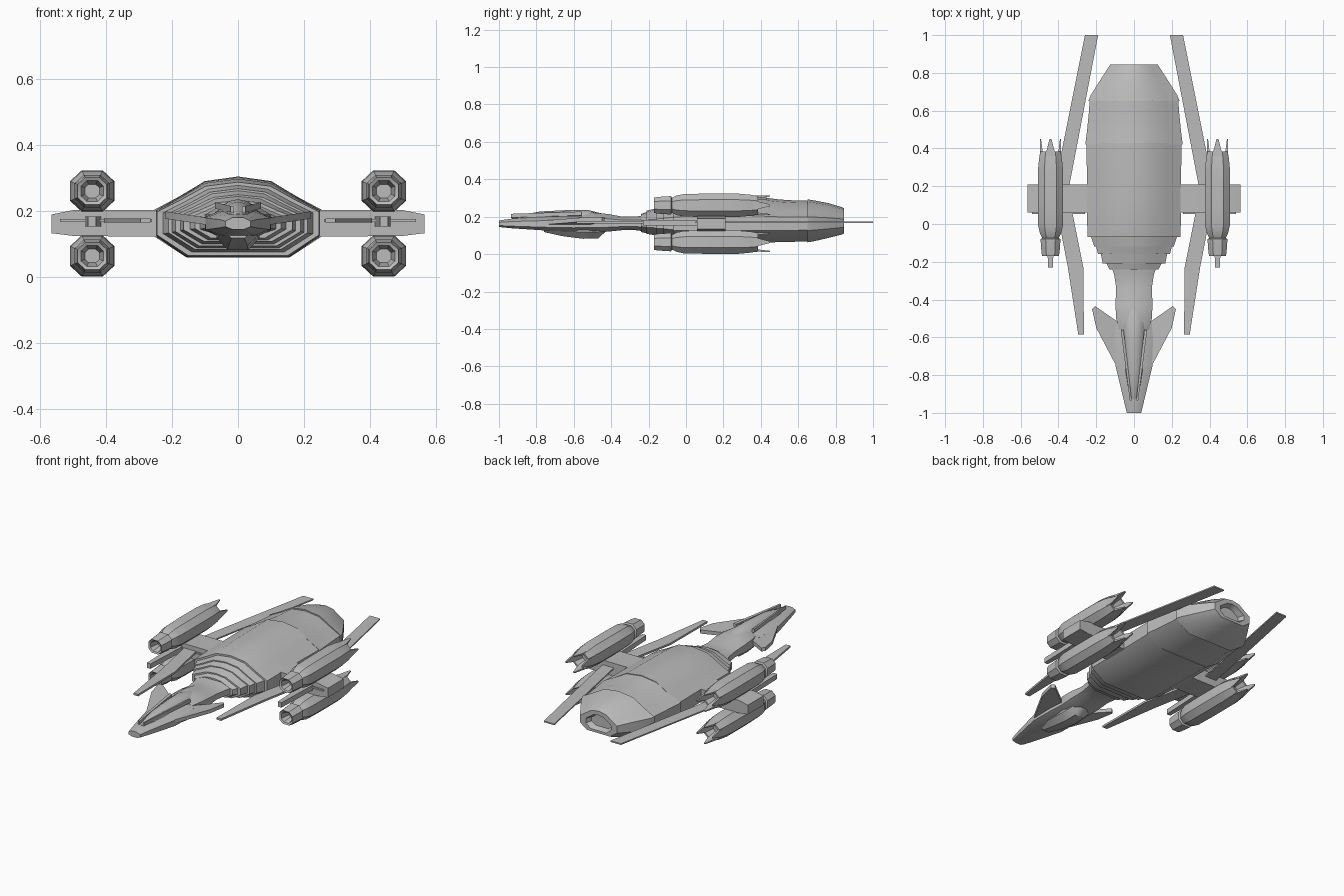
import bpy, bmesh, math

if "Cube" in bpy.data.objects:
    bpy.data.objects.remove(bpy.data.objects["Cube"])

grey = bpy.data.materials.new("hull_grey")
grey.diffuse_color = (0.5, 0.5, 0.5, 1)
grey.use_nodes = True
grey.node_tree.nodes["Principled BSDF"].inputs["Base Color"].default_value = grey.diffuse_color


def finish(name, bm, angle=35):
    """Turn a bmesh into a named, shaded object."""
    bmesh.ops.remove_doubles(bm, verts=bm.verts, dist=1e-5)
    bmesh.ops.recalc_face_normals(bm, faces=bm.faces)
    me = bpy.data.meshes.new(name)
    bm.to_mesh(me)
    bm.free()
    me.materials.append(grey)
    ob = bpy.data.objects.new(name, me)
    bpy.context.collection.objects.link(ob)
    bpy.ops.object.select_all(action='DESELECT')
    ob.select_set(True)
    bpy.context.view_layer.objects.active = ob
    bpy.ops.object.shade_smooth_by_angle(angle=math.radians(angle))
    return ob


def loft(name, profile, sections, x=0, zmid=0.165, angle=35):
    """Skin a unit profile through sections (y, half width, z top, z bottom)."""
    bm = bmesh.new()
    rings = []
    for y, w, zt, zb in sections:
        rings.append([bm.verts.new((x + px * w, y, zmid + (pz * (zt - zmid) if pz > 0 else pz * (zmid - zb))))
                      for px, pz in profile])
    n = len(profile)
    for a, b in zip(rings, rings[1:]):
        for i in range(n):
            j = (i + 1) % n
            bm.faces.new((a[i], a[j], b[j], b[i]))
    bm.faces.new(rings[0])
    bm.faces.new(rings[-1])
    return finish(name, bm, angle)


def plate(name, outline, sx, z_of, t):
    """Thin plate from an (x, y) outline; z_of gives height from x."""
    bm = bmesh.new()
    top = [bm.verts.new((sx * x, y, z_of(x) + t / 2)) for x, y in outline]
    bot = [bm.verts.new((sx * x, y, z_of(x) - t / 2)) for x, y in outline]
    bm.faces.new(top)
    bm.faces.new(bot[::-1])
    for i in range(len(top)):
        j = (i + 1) % len(top)
        bm.faces.new((top[i], top[j], bot[j], bot[i]))
    return finish(name, bm)


def mirrored(half):
    return half + [(-x, z) for x, z in reversed(half) if x > 0]


HULL = mirrored([(0, 1), (0.4, 0.9), (0.72, 0.55), (1, 0.27), (1, -0.38), (0.62, -1)])
OCT = [(1, .48), (.48, 1), (-.48, 1), (-1, .48), (-1, -.48), (-.48, -1), (.48, -1), (1, -.48)]
ROUND = [(math.cos(i * math.pi / 8), math.sin(i * math.pi / 8)) for i in range(16)]

# Main hull with stepped front collar
loft("hull_collar", HULL, [
    (-.24, .13, .215, .118), (-.21, .145, .225, .112), (-.21, .165, .232, .108),
    (-.16, .175, .245, .1), (-.16, .19, .25, .095), (-.12, .2, .262, .088),
    (-.12, .21, .268, .084), (-.06, .23, .28, .075)])
loft("hull_middle", HULL, [
    (-.07, .245, .288, .066), (0, .248, .298, .062), (.15, .248, .303, .06),
    (.3, .25, .305, .06), (.43, .252, .305, .06)])
loft("hull_rear", HULL, [
    (.42, .258, .302, .062), (.5, .248, .292, .064), (.58, .24, .287, .066), (.66, .234, .285, .068)])
# Tail cone with recessed nozzle
loft("tail_cone", HULL, [
    (.65, .242, .293, .063), (.68, .23, .288, .068), (.76, .18, .273, .086), (.83, .135, .252, .104),
    (.845, .125, .245, .11), (.845, .085, .22, .125), (.81, .07, .21, .135)])

# Neck and head
loft("neck", OCT, [
    (-.21, .125, .21, .12), (-.27, .105, .2, .128), (-.34, .094, .2, .128),
    (-.42, .098, .215, .12), (-.5, .095, .222, .115), (-.56, .08, .215, .12)])
loft("head_base", OCT, [
    (-1, .038, .18, .145), (-.93, .055, .19, .138), (-.75, .098, .2, .126),
    (-.6, .1, .205, .12), (-.48, .09, .2, .125)], zmid=.16)
loft("head_canopy", ROUND, [
    (-.93, .02, .192, .16), (-.86, .04, .213, .16), (-.78, .052, .228, .16),
    (-.62, .064, .236, .16), (-.52, .07, .235, .16), (-.44, .07, .215, .16)], zmid=.17)
loft("head_belly", OCT, [
    (-.76, .04, .16, .118), (-.66, .06, .16, .096), (-.55, .065, .16, .082),
    (-.47, .062, .16, .084), (-.43, .045, .16, .12)], zmid=.15)

for sx, side in ((1, "right"), (-1, "left")):
    # Head details
    plate(side + "_head_fin", [(.07, -.8), (.1, -.74), (.2, -.55), (.222, -.45), (.205, -.435), (.09, -.515)],
          sx, lambda x: .155 + .15 * x, .022)
    plate(side + "_canopy_rail", [(.012, -.935), (.022, -.935), (.07, -.56), (.055, -.56)],
          sx, lambda x: .2 + .25 * x, .02)

    # Pylon across the hull side
    bm = bmesh.new()
    rings = [[bm.verts.new((sx * x, y, z)) for y, z in ((.06, a), (.06, b), (.21, b), (.21, a))]
             for x, a, b in ((.22, .122, .203), (.5, .125, .203), (.565, .133, .19))]
    for a, b in zip(rings, rings[1:]):
        for i in range(4):
            j = (i + 1) % 4
            bm.faces.new((a[i], a[j], b[j], b[i]))
    bm.faces.new(rings[0])
    bm.faces.new(rings[-1])
    finish(side + "_pylon", bm)
    plate(side + "_pylon_trim", [(.26, .052), (.54, .052), (.54, .07), (.26, .07)], sx, lambda x: .171, .009)
    plate(side + "_pylon_spike", [(.43, -.23), (.455, -.23), (.465, .08), (.415, .08)], sx, lambda x: .168, .03)

    # Long swept blades
    plate(side + "_front_blade", [(.265, -.585), (.295, -.585), (.35, -.23), (.41, .08), (.33, .08), (.268, -.23)],
          sx, lambda x: .171, .012)
    plate(side + "_rear_blade", [(.19, 1), (.26, 1), (.38, .4), (.42, .19), (.345, .19)],
          sx, lambda x: .171, .008)

    # Upper and lower engines
    for zc, level in ((.261, "upper"), (.064, "lower")):
        cx = .442 * sx
        stations = [(-.11, .022), (-.165, .034), (-.17, .044), (-.15, .048), (-.08, .053), (-.075, .043),
                    (-.05, .056), (-.01, .065), (.1, .067), (.28, .067), (.35, .06), (.385, .052),
                    (.385, .042), (.33, .025)]
        loft(f"{side}_{level}_engine", OCT,
             [(y, r, zc + r * .93, zc - r * .93) for y, r in stations], x=cx, zmid=zc)
        # Pointed prongs around the exhaust
        for k in range(4):
            c, s = round(math.cos(k * math.pi / 2)), round(math.sin(k * math.pi / 2))
            bm = bmesh.new()
            rows = []
            for y, r0, r1, h in ((.31, .045, .064, .026), (.385, .042, .055, .022), (.45, .05, .056, .005)):
                rows.append([bm.verts.new((cx + r * c - t * s, y, zc + (r * s + t * c) * .93))
                             for r, t in ((r0, -h), (r0, h), (r1, h), (r1, -h))])
            for a, b in zip(rows, rows[1:]):
                for i in range(4):
                    j = (i + 1) % 4
                    bm.faces.new((a[i], a[j], b[j], b[i]))
            bm.faces.new(rows[0])
            bm.faces.new(rows[-1])
            finish(f"{side}_{level}_prong_{k}", bm)
